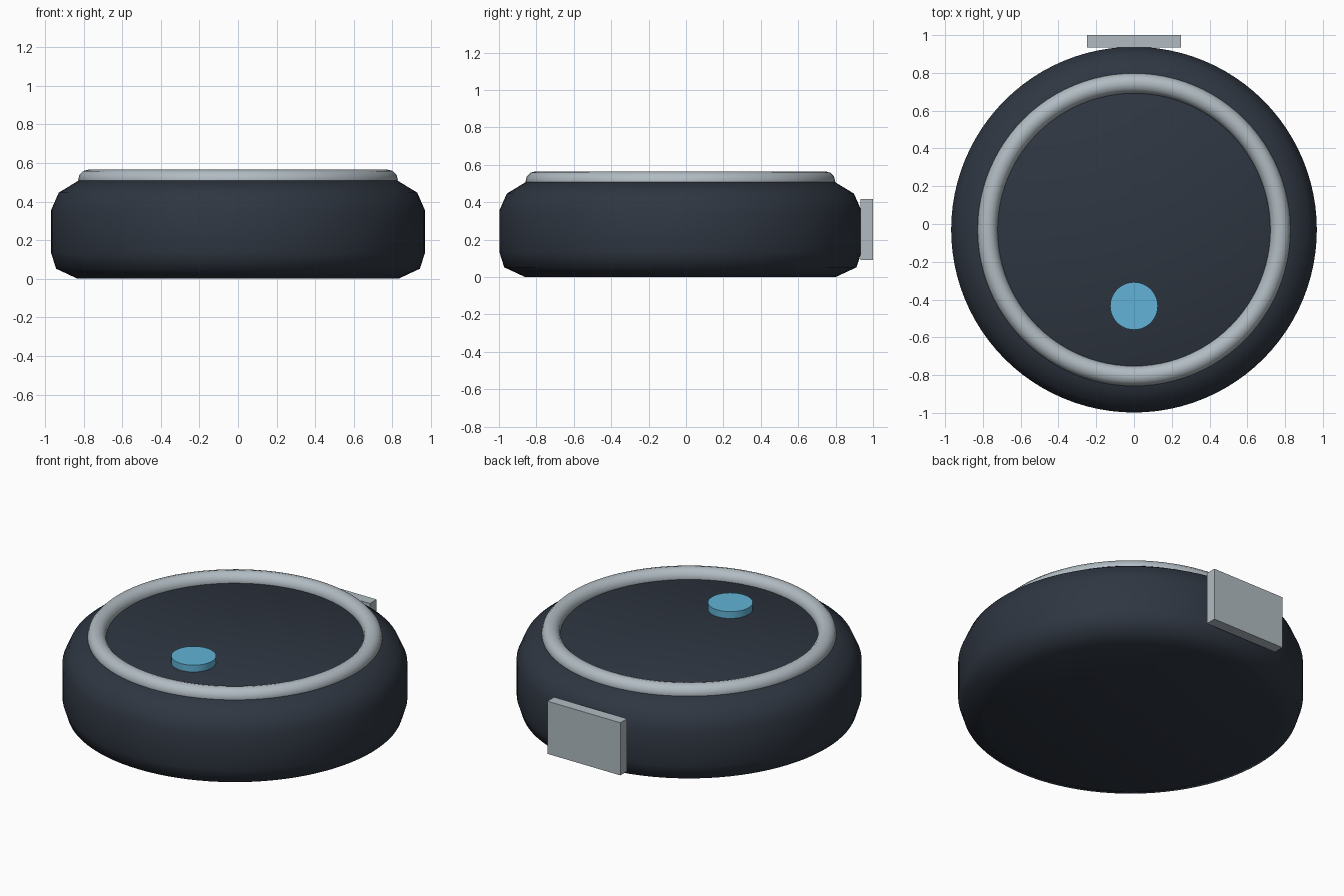
import bpy
import math

if "Cube" in bpy.data.objects:
    bpy.data.objects.remove(bpy.data.objects["Cube"], do_unlink=True)

AXIS_Y = -0.03   # centre line of the round body
TOP = 0.508      # height of the flat top face


def material(name, rgb):
    mat = bpy.data.materials.new(name)
    mat.use_nodes = True
    mat.diffuse_color = (*rgb, 1)
    mat.node_tree.nodes["Principled BSDF"].inputs["Base Color"].default_value = (*rgb, 1)
    return mat


def finish(name, mat, smooth_angle=None):
    obj = bpy.context.object
    obj.name = obj.data.name = name
    obj.data.materials.clear()
    obj.data.materials.append(mat)
    if smooth_angle:
        bpy.ops.object.shade_smooth_by_angle(angle=math.radians(smooth_angle))
    return obj


def lathe(name, profile, mat, segments=96):
    """Closed solid turned around the body axis from (radius, height) points."""
    verts, faces = [], []
    for radius, z in profile:
        for i in range(segments):
            a = math.tau * i / segments
            verts.append((radius * math.cos(a), radius * math.sin(a), z))
    for ring in range(len(profile) - 1):
        for i in range(segments):
            j = (i + 1) % segments
            low, high = ring * segments, (ring + 1) * segments
            faces.append((low + i, low + j, high + j, high + i))
    faces.append(tuple(reversed(range(segments))))
    faces.append(tuple(range(len(verts) - segments, len(verts))))
    mesh = bpy.data.meshes.new(name)
    mesh.from_pydata(verts, [], faces)
    obj = bpy.data.objects.new(name, mesh)
    bpy.context.collection.objects.link(obj)
    obj.location.y = AXIS_Y
    bpy.ops.object.select_all(action='DESELECT')
    obj.select_set(True)
    bpy.context.view_layer.objects.active = obj
    return finish(name, mat, 60)


charcoal = material("charcoal", (0.028, 0.037, 0.053))
silver = material("silver grey", (0.44, 0.50, 0.54))
blue = material("sky blue", (0.12, 0.45, 0.67))

# Puck-shaped body with bevelled rims
lathe("body", [(0.83, 0), (0.942, 0.052), (0.968, 0.135),
               (0.968, 0.355), (0.928, 0.446), (0.826, TOP)], charcoal)

# Rounded trim ring on the top face
bpy.ops.mesh.primitive_torus_add(location=(0, AXIS_Y, TOP + 0.004),
                                 major_radius=0.775, minor_radius=0.053,
                                 major_segments=96, minor_segments=12)
finish("trim_ring", silver, 60)

# Round button near the front of the top face
bpy.ops.mesh.primitive_cylinder_add(vertices=48, radius=0.126, depth=0.07,
                                    location=(0, -0.434, 0.515))
finish("button", blue, 40)

# Rectangular plate on the back
bpy.ops.mesh.primitive_cube_add(size=1, location=(0, 0.967, 0.255))
plate = finish("back_plate", silver)
plate.scale = (0.5, 0.066, 0.326)
